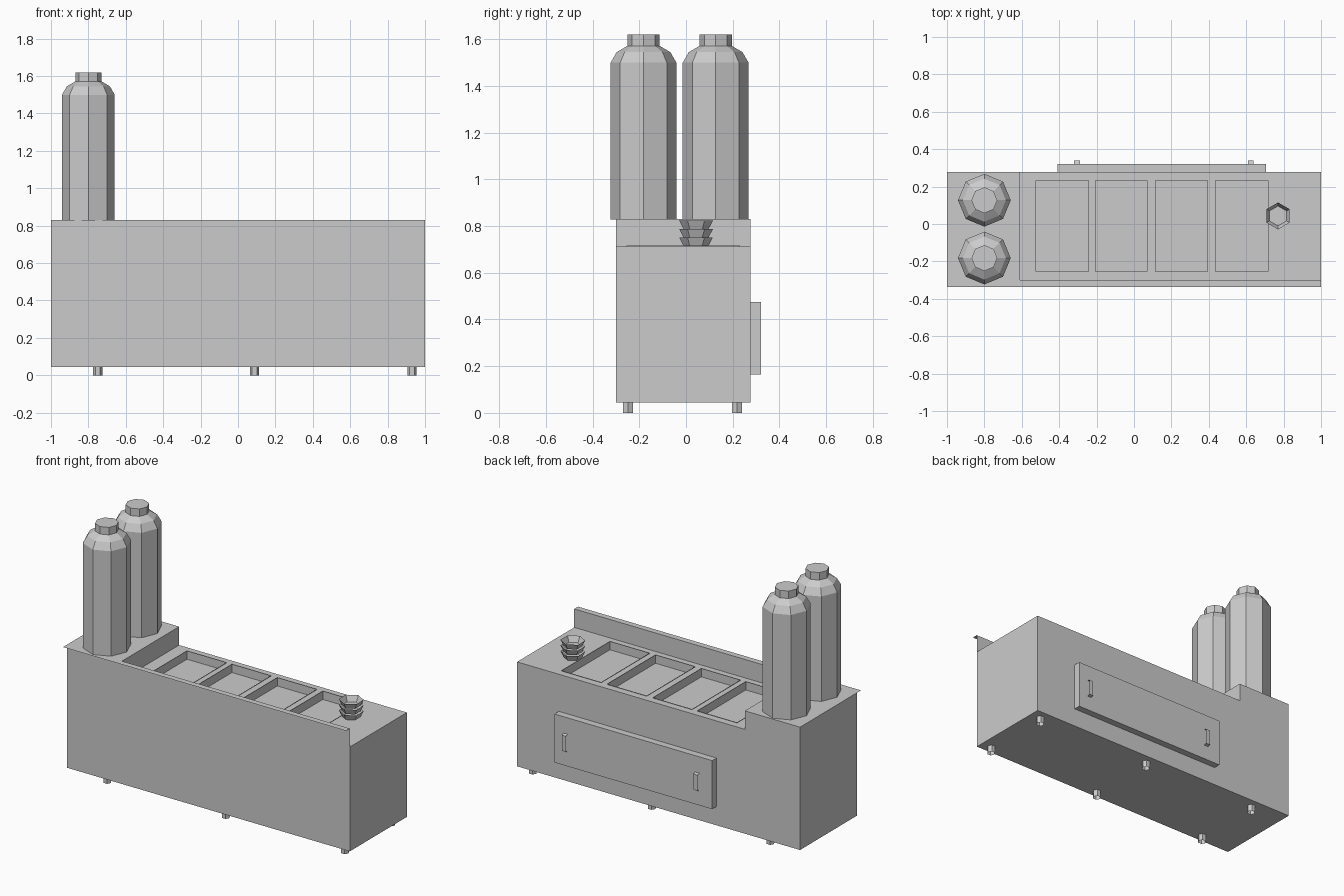
import bpy, bmesh
from math import cos, sin, pi

if "Cube" in bpy.data.objects:
    bpy.data.objects.remove(bpy.data.objects["Cube"])


def finish(name, bm, recalc=True):
    bmesh.ops.remove_doubles(bm, verts=bm.verts, dist=1e-5)
    if recalc:
        bmesh.ops.recalc_face_normals(bm, faces=bm.faces)
    me = bpy.data.meshes.new(name)
    bm.to_mesh(me)
    bm.free()
    ob = bpy.data.objects.new(name, me)
    bpy.context.collection.objects.link(ob)
    return ob


def quad(bm, *pts):
    return bm.faces.new([bm.verts.new(p) for p in pts])


def box(name, x0, x1, y0, y1, z0, z1, open_top=False):
    bm = bmesh.new()
    bmesh.ops.create_cube(bm, size=1)
    for v in bm.verts:
        v.co = (x1 if v.co.x > 0 else x0, y1 if v.co.y > 0 else y0, z1 if v.co.z > 0 else z0)
    if open_top:
        bm.normal_update()
        bmesh.ops.delete(bm, geom=[f for f in bm.faces if f.normal.z > 0.9], context='FACES')
        ob = finish(name, bm, False)
        ob.data.flip_normals()
        return ob
    return finish(name, bm)


def lathe(name, x, y, sides, profile, phase=0.0, cap_bottom=True, cap_top=True):
    """Faceted solid from (radius, z) rings."""
    bm = bmesh.new()
    rings = [[bm.verts.new((x + r * cos(phase + 2 * pi * i / sides),
                            y + r * sin(phase + 2 * pi * i / sides), z))
              for i in range(sides)] for r, z in profile]
    for a, b in zip(rings, rings[1:]):
        for i in range(sides):
            j = (i + 1) % sides
            bm.faces.new((a[i], a[j], b[j], b[i]))
    if cap_bottom:
        bm.faces.new(rings[0][::-1])
    if cap_top:
        bm.faces.new(rings[-1])
    return finish(name, bm, False)


FRONT, BACK, LIP = -0.30, 0.277, -0.338
BASE, COUNTER, TOP, STEP = 0.045, 0.712, 0.83, -0.61

# Stepped cabinet body: side profile extruded front to back, counter left open
bm = bmesh.new()
outline = [(-1, BASE), (1, BASE), (1, COUNTER), (STEP, COUNTER), (STEP, TOP), (-1, TOP)]
face = bm.faces.new([bm.verts.new((x, FRONT, z)) for x, z in outline])
ext = bmesh.ops.extrude_face_region(bm, geom=[face], use_keep_orig=True)
for v in ext['geom']:
    if isinstance(v, bmesh.types.BMVert):
        v.co.y = BACK
bmesh.ops.recalc_face_normals(bm, faces=bm.faces)
counter = [f for f in bm.faces if all(abs(v.co.z - COUNTER) < 1e-4 for v in f.verts)]
bmesh.ops.delete(bm, geom=counter, context='FACES_ONLY')
finish("cabinet_body", bm, False)

# Counter top with four openings
tray_x = [(-0.523, -0.244), (-0.205, 0.07), (0.115, 0.394), (0.437, 0.716)]
tray_y = (-0.255, 0.232)
xs = [STEP] + [x for pair in tray_x for x in pair] + [1]
ys = [FRONT, tray_y[0], tray_y[1], BACK]
bm = bmesh.new()
for i in range(len(xs) - 1):
    for j in range(3):
        if j == 1 and i % 2 == 1:
            continue
        quad(bm, (xs[i], ys[j], COUNTER), (xs[i + 1], ys[j], COUNTER),
             (xs[i + 1], ys[j + 1], COUNTER), (xs[i], ys[j + 1], COUNTER))
finish("counter_top", bm, False)

# Sunken trays, rims just proud of the counter
for i, (x0, x1) in enumerate(tray_x):
    box(f"tray_{i + 1}", x0, x1, *tray_y, COUNTER - 0.05, COUNTER + 0.004, open_top=True)

# Thin front guard and its overhanging lip
bm = bmesh.new()
quad(bm, (STEP, FRONT, COUNTER), (1, FRONT, COUNTER), (1, FRONT, TOP), (STEP, FRONT, TOP))
finish("front_guard", bm, False)
bm = bmesh.new()
quad(bm, (-1, LIP, TOP), (1, LIP, TOP), (1, FRONT, TOP), (-1, FRONT, TOP))
finish("front_lip", bm, False)

# Two octagonal tanks with stepped shoulders and necks
for i, y in enumerate((-0.182, 0.127)):
    lathe(f"tank_{i + 1}", -0.80, y, 8,
          [(0.141, TOP - 0.002), (0.141, 1.50), (0.115, 1.545), (0.069, 1.572), (0.069, 1.62)])

# Stack of three open hexagonal cups
for i in range(3):
    z = COUNTER + 0.002 + 0.036 * i
    lathe(f"cup_{i + 1}", 0.77, 0.043, 6, [(0.053, z), (0.072, z + 0.037)],
          phase=pi / 2, cap_top=False)

# Rear door panel with two bent strap handles
box("rear_panel", -0.41, 0.705, BACK, 0.321, 0.165, 0.475)
for i, x in enumerate((-0.305, 0.625)):
    bm = bmesh.new()
    strap = [(0.321, 0.26), (0.34, 0.265), (0.34, 0.365), (0.321, 0.37)]
    for (ya, za), (yb, zb) in zip(strap, strap[1:]):
        quad(bm, (x + 0.015, ya, za), (x - 0.015, ya, za),
             (x - 0.015, yb, zb), (x + 0.015, yb, zb))
    finish(f"handle_{i + 1}", bm, False)

# Six short hexagonal feet, open underneath
for i, x in enumerate((-0.75, 0.088, 0.93)):
    for side, y in (("front", -0.248), ("back", 0.218)):
        lathe(f"foot_{side}_{i + 1}", x, y, 6, [(0.025, 0), (0.025, BASE)],
              cap_bottom=False, cap_top=False)
